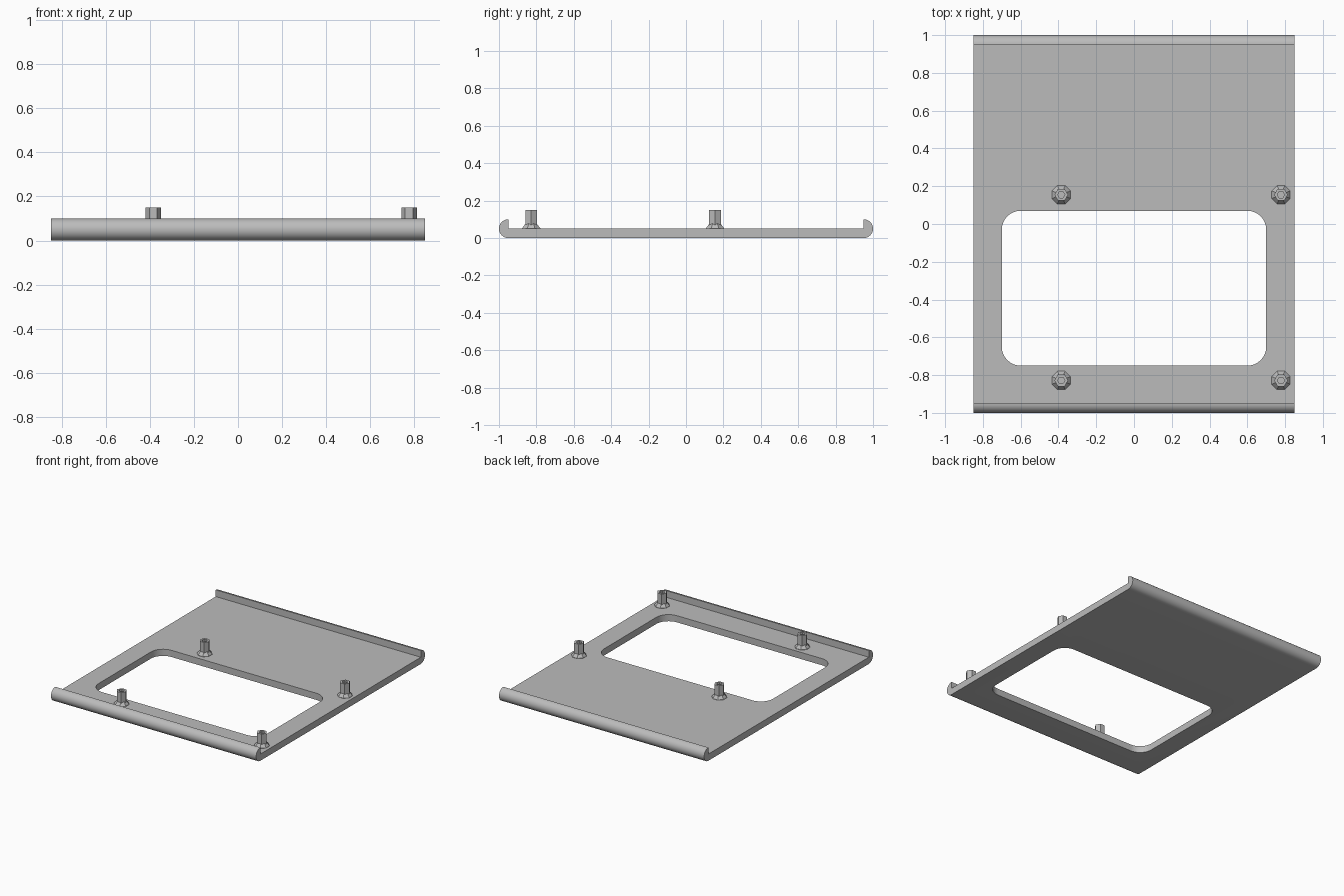
import bpy
import bmesh
from math import cos, sin, pi

if "Cube" in bpy.data.objects:
    bpy.data.objects.remove(bpy.data.objects["Cube"])

grey = bpy.data.materials.new("light grey")
grey.use_nodes = True
GREY = (0.5, 0.5, 0.5, 1)
grey.diffuse_color = GREY
grey.node_tree.nodes["Principled BSDF"].inputs["Base Color"].default_value = GREY


def finish(name, bm):
    bmesh.ops.recalc_face_normals(bm, faces=bm.faces)
    mesh = bpy.data.meshes.new(name)
    bm.to_mesh(mesh)
    bm.free()
    mesh.materials.append(grey)
    obj = bpy.data.objects.new(name, mesh)
    bpy.context.collection.objects.link(obj)
    return obj


def select(obj):
    bpy.ops.object.select_all(action="DESELECT")
    obj.select_set(True)
    bpy.context.view_layer.objects.active = obj


def prism(name, outline, offset):
    """Extrude a closed outline by an offset vector."""
    bm = bmesh.new()
    face = bm.faces.new([bm.verts.new(p) for p in outline])
    new = bmesh.ops.extrude_face_region(bm, geom=[face])["geom"]
    bmesh.ops.translate(bm, vec=offset, verts=[v for v in new if isinstance(v, bmesh.types.BMVert)])
    return finish(name, bm)


def lathe(name, profile, sides, x, y, turn=0.0):
    """Sweep a (radius, z) profile around a vertical axis with flat sides."""
    bm = bmesh.new()
    rings = []
    for r, z in profile:
        angles = [turn + 2 * pi * i / sides for i in range(sides)]
        rings.append([bm.verts.new((x + r * cos(a), y + r * sin(a), z)) for a in angles])
    for a, b in zip(rings, rings[1:]):
        for i in range(sides):
            j = (i + 1) % sides
            bm.faces.new((a[i], a[j], b[j], b[i]))
    bm.faces.new(rings[0])
    bm.faces.new(rings[-1])
    return finish(name, bm)


# Tray: flat plate with rounded lips along the front and back edges
WIDTH, THICK, LIP = 0.85, 0.05, 0.95
STEPS = 16
arc = [(LIP + THICK * sin(pi * i / STEPS), THICK - THICK * cos(pi * i / STEPS))
       for i in range(STEPS + 1)]
half = arc + [(LIP, THICK)]
section = half + [(-y, z) for y, z in reversed(half)]
tray = prism("tray", [(-WIDTH, y, z) for y, z in section], (2 * WIDTH, 0, 0))

# Window: rounded rectangle cut through the plate
RADIUS, CORNER = 0.1, 8
centres = [(0.6, -0.03), (-0.6, -0.03), (-0.6, -0.65), (0.6, -0.65)]
outline = []
for quarter, (cx, cy) in enumerate(centres):
    for i in range(CORNER + 1):
        a = pi / 2 * (quarter + i / CORNER)
        outline.append((cx + RADIUS * cos(a), cy + RADIUS * sin(a), -0.1))
cutter = prism("window_cutter", outline, (0, 0, 0.3))
cutter.hide_render = True
cut = tray.modifiers.new("window", "BOOLEAN")
cut.operation = "DIFFERENCE"
cut.solver = "EXACT"
cut.object = cutter
select(tray)
bpy.ops.object.modifier_apply(modifier=cut.name)
bpy.data.objects.remove(cutter)
bpy.ops.object.shade_smooth_by_angle(angle=pi / 6)

# Standoffs: hexagonal hollow posts on flared feet
for x, side in ((-0.385, "right"), (0.778, "left")):
    for y, end in ((-0.828, "front"), (0.155, "back")):
        lathe(f"{end}_{side}_foot", [(0.053, 0.049), (0.053, 0.052), (0.032, 0.077)],
              8, x, y, pi / 8)
        lathe(f"{end}_{side}_post",
              [(0.036, 0.049), (0.036, 0.15), (0.019, 0.15), (0.019, 0.08)], 6, x, y)
